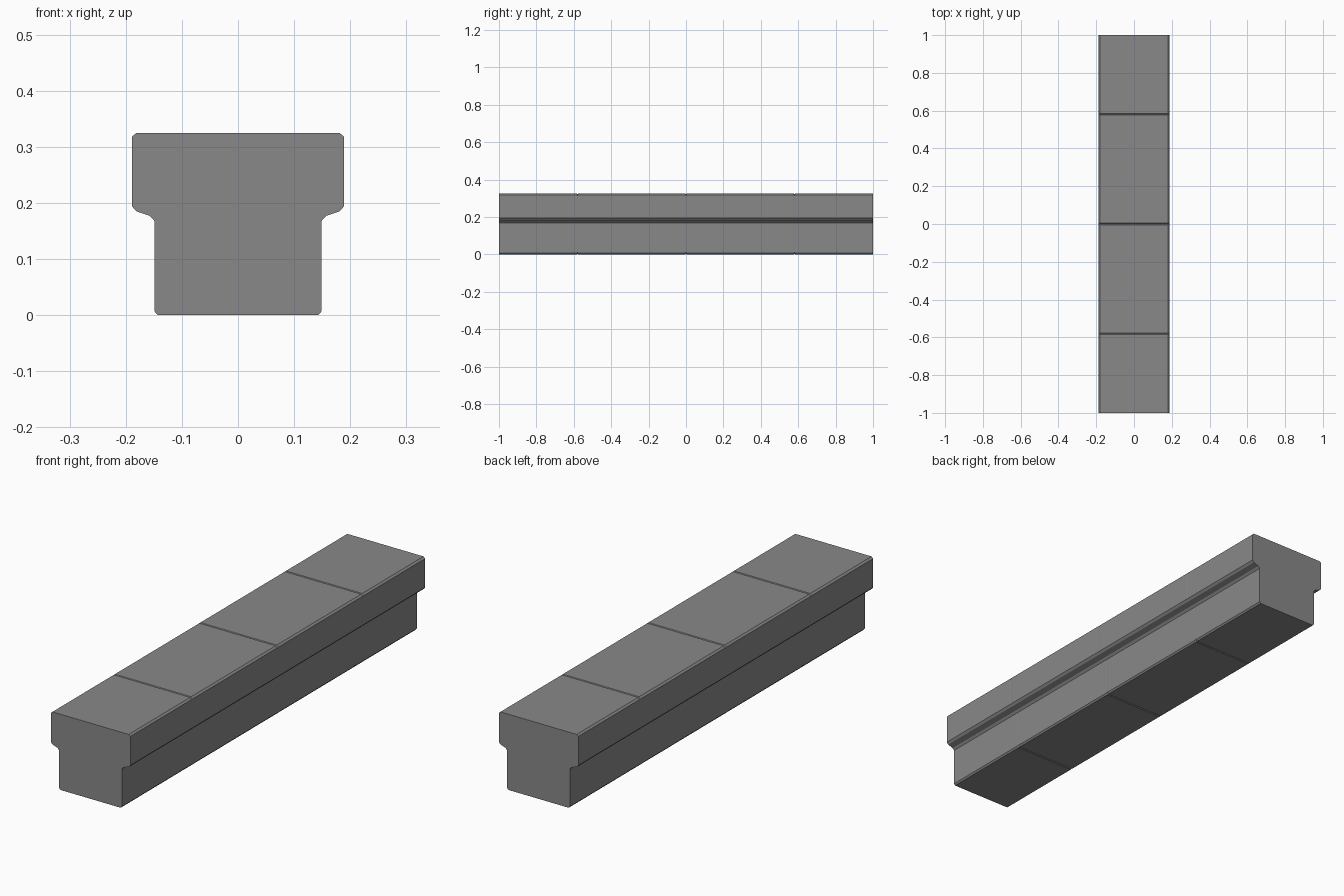
import bpy
import bmesh

cube = bpy.data.objects.get("Cube")
if cube:
    bpy.data.objects.remove(cube, do_unlink=True)

# Plain concrete-grey material
grey = bpy.data.materials.new("mid_grey")
grey.use_nodes = True
colour = (0.25, 0.25, 0.25, 1)
grey.diffuse_color = colour
grey.node_tree.nodes["Principled BSDF"].inputs["Base Color"].default_value = colour

# Right half of the T-shaped section, bottom to top, then mirrored
half = [(0.143, 0), (0.149, 0.007), (0.149, 0.168), (0.157, 0.177),
        (0.181, 0.185), (0.189, 0.194), (0.189, 0.318), (0.181, 0.325)]
profile = half + [(-x, z) for x, z in reversed(half)]
TOP, MID = 0.325, 0.1625

# Stations along the length: each seam is a shallow V groove
GROOVE, DEPTH = 0.004, 0.003
stations = [(-1, 0)]
for seam in (-0.58, 0, 0.58):
    stations += [(seam - GROOVE, 0), (seam, DEPTH), (seam + GROOVE, 0)]
stations.append((1, 0))

# Beam: loft the section through every station
bm = bmesh.new()
rings = []
for y, inset in stations:
    ring = []
    for x, z in profile:
        sx = 1 - inset * 0.3 / 0.189
        sz = 1 - inset / MID
        ring.append(bm.verts.new((x * sx, y, MID + (z - MID) * sz)))
    rings.append(ring)
count = len(profile)
for a, b in zip(rings, rings[1:]):
    for i in range(count):
        j = (i + 1) % count
        bm.faces.new((a[i], a[j], b[j], b[i]))
bm.faces.new(rings[0])
bm.faces.new(rings[-1])
bmesh.ops.recalc_face_normals(bm, faces=bm.faces)

mesh = bpy.data.meshes.new("beam")
bm.to_mesh(mesh)
bm.free()
mesh.materials.append(grey)
beam = bpy.data.objects.new("beam", mesh)
bpy.context.collection.objects.link(beam)
